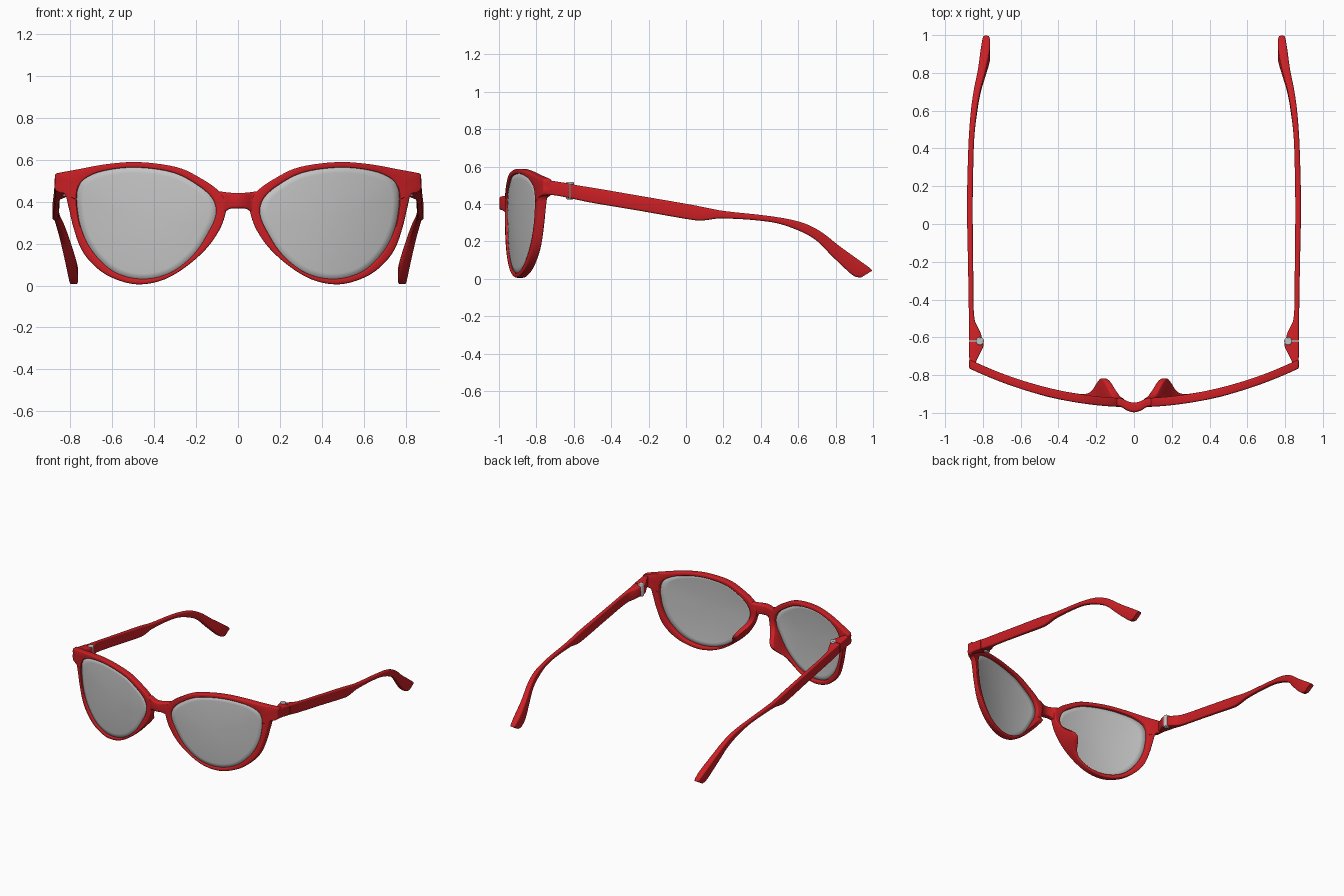
import bpy, bmesh, math
from mathutils import Vector

if "Cube" in bpy.data.objects:
    bpy.data.objects.remove(bpy.data.objects["Cube"])


def material(name, rgba):
    m = bpy.data.materials.new(name)
    m.diffuse_color = rgba
    m.use_nodes = True
    m.node_tree.nodes["Principled BSDF"].inputs["Base Color"].default_value = m.diffuse_color
    return m


RED = material("red plastic", (0.60, 0.014, 0.018, 1))
GREY = material("grey lens", (0.55, 0.55, 0.55, 0.9))
STEEL = material("hinge steel", (0.55, 0.56, 0.57, 1))


def spline(pts, steps, closed=False):
    """Smooth curve through points; tangents scaled to each segment so it never overshoots."""
    pts = [Vector(p) for p in pts]
    n = len(pts)

    def tangent(i):
        if closed:
            d = pts[(i + 1) % n] - pts[i - 1]
        else:
            d = pts[min(i + 1, n - 1)] - pts[max(i - 1, 0)]
        return d.normalized()

    out = []
    for i in range(n if closed else n - 1):
        j = (i + 1) % n
        a, b = pts[i], pts[j]
        length = (b - a).length
        ta, tb = tangent(i) * length, tangent(j) * length
        for s in range(steps):
            t = s / steps
            out.append(a * (2*t**3 - 3*t**2 + 1) + ta * (t**3 - 2*t**2 + t)
                       + b * (3*t**2 - 2*t**3) + tb * (t**3 - t**2))
    if not closed:
        out.append(pts[-1])
    return out


def finish(name, bm, mat, mirror=True):
    bmesh.ops.recalc_face_normals(bm, faces=bm.faces)
    me = bpy.data.meshes.new(name)
    bm.to_mesh(me)
    bm.free()
    me.materials.append(mat)
    ob = bpy.data.objects.new(name, me)
    bpy.context.collection.objects.link(ob)
    bpy.ops.object.select_all(action='DESELECT')
    ob.select_set(True)
    bpy.context.view_layer.objects.active = ob
    bpy.ops.object.shade_smooth_by_angle(angle=math.radians(40))
    if mirror:
        ob.modifiers.new("Mirror", 'MIRROR').use_mirror_merge = False
    return ob


def rounded_section(corners, bevel):
    a, b, c, d = corners
    bu = min(0.45, bevel / max((b - a).length, 1e-4))
    bv = min(0.45, bevel / max((d - a).length, 1e-4))
    pts = []
    for k, (cu, cv) in enumerate([(bu, bv), (1 - bu, bv), (1 - bu, 1 - bv), (bu, 1 - bv)]):
        for s in range(4):
            ang = math.radians(180 + 90 * k + 30 * s)
            u, v = cu + bu * math.cos(ang), cv + bv * math.sin(ang)
            pts.append((a * (1 - u) + b * u) * (1 - v) + (d * (1 - u) + c * u) * v)
    return pts


def loft(name, stations, bevel, mat, closed=False, mirror=True):
    """Skin rounded four-corner sections into a bar or a closed ring."""
    bm = bmesh.new()
    rings = [[bm.verts.new(p) for p in rounded_section(c, bevel)] for c in stations]
    n = len(rings[0])
    for i in range(len(rings) - (0 if closed else 1)):
        r, q = rings[i], rings[(i + 1) % len(rings)]
        for k in range(n):
            bm.faces.new((r[k], r[(k + 1) % n], q[(k + 1) % n], q[k]))
    if not closed:
        bm.faces.new(rings[0])
        bm.faces.new(rings[-1])
    return finish(name, bm, mat, mirror)


def smooth_stations(stations, steps):
    return list(zip(*[spline(track, steps) for track in zip(*stations)]))


def front_y(x):
    """Wrap curve of the front."""
    return -0.97 + 0.27 * x * x


THICK = 0.047

# Rim: lens edge (x, z) paired with outer edge (x, z), from the nose over the top
RIM = [(.105, .37, .055, .40), (.13, .425, .10, .458), (.20, .483, .176, .51),
       (.295, .533, .27, .557), (.414, .557, .39, .581), (.533, .561, .51, .588),
       (.652, .543, .64, .576), (.715, .518, .77, .552), (.745, .495, .855, .536),
       (.755, .48, .87, .53), (.765, .452, .872, .50), (.768, .42, .868, .452),
       (.768, .40, .828, .44), (.767, .38, .81, .385), (.752, .29, .785, .28),
       (.714, .195, .745, .17), (.652, .114, .68, .09), (.58, .06, .60, .037),
       (.486, .033, .486, .006), (.39, .038, .37, .022), (.295, .076, .265, .077),
       (.20, .16, .155, .17), (.133, .267, .09, .26), (.11, .32, .06, .34)]
inner = spline([p[:2] for p in RIM], 6, True)
outer = spline([p[2:] for p in RIM], 6, True)

stations = []
for i, o in zip(inner, outer):
    mid = (i + o) / 2
    # nose pad: the rim flares backward beside the nose
    flare = 0.10 * math.exp(-((mid.y - 0.21) / 0.065) ** 2) if mid.x < 0.35 else 0
    shift = 0.2 * flare
    stations.append((
        Vector((i.x, front_y(i.x), i.y)),
        Vector((o.x, front_y(o.x), o.y)),
        Vector((o.x + shift, front_y(o.x) + THICK + flare, o.y)),
        Vector((i.x + shift * 0.5, front_y(i.x) + THICK + flare, i.y))))
loft("rim", stations, 0.009, RED, closed=True)

# Lens: domed disc set into the rim
bm = bmesh.new()
centre = Vector((0.44, 0.30))


def lens_vert(p, r):
    return bm.verts.new((p.x, front_y(p.x) + 0.016 - 0.012 * (1 - r * r), p.y))


rings = [[lens_vert(centre + (p - centre) * r, r) for p in inner]
         for r in (1.03, 0.9, 0.75, 0.55, 0.35, 0.15)]
hub = lens_vert(centre, 0)
count = len(inner)
for r, q in zip(rings, rings[1:]):
    for k in range(count):
        bm.faces.new((r[k], r[(k + 1) % count], q[(k + 1) % count], q[k]))
for k in range(count):
    bm.faces.new((rings[-1][k], rings[-1][(k + 1) % count], hub))
lens = finish("lens", bm, GREY)
solid = lens.modifiers.new("Thickness", 'SOLIDIFY')
solid.thickness = 0.01
solid.offset = 0

# Bridge: x, bottom z, top z, front y, back y
half = [(0, .367, .441, -.997, -.946), (.035, .366, .442, -.988, -.938),
        (.07, .348, .446, -.968, -.922), (.10, .345, .450, -.965, -.923)]
bridge = [(-x, *rest) for x, *rest in half[:0:-1]] + half
loft("bridge", smooth_stations(
    [(Vector((x, f, zb)), Vector((x, f, zt)), Vector((x, b, zt)), Vector((x, b, zb)))
     for x, zb, zt, f, b in bridge], 5), 0.012, RED, mirror=False)


# Side bars: top y, top z, bottom y, bottom z, inner x, outer x
def bar(name, rows, bevel, steps):
    loft(name, smooth_stations(
        [(Vector((xi, yt, zt)), Vector((xo, yt, zt)), Vector((xo, yb, zb)), Vector((xi, yb, zb)))
         for yt, zt, yb, zb, xi, xo in rows], steps), bevel, RED)


bar("end_piece", [(-.755, .528, -.755, .452, .845, .872), (-.715, .524, -.715, .448, .83, .872),
                  (-.68, .518, -.68, .443, .812, .873), (-.645, .513, -.645, .436, .797, .873),
                  (-.623, .509, -.623, .432, .797, .873)], 0.008, 3)

bar("temple", [(-.618, .507, -.618, .431, .80, .873), (-.57, .498, -.57, .42, .815, .873),
               (-.50, .487, -.50, .406, .845, .874), (-.25, .444, -.25, .364, .851, .878),
               (.04, .394, .04, .314, .854, .884), (.09, .384, .09, .312, .854, .884),
               (.20, .363, .19, .323, .853, .883), (.45, .335, .45, .304, .846, .875),
               (.61, .304, .58, .267, .831, .863), (.715, .256, .69, .21, .812, .848),
               (.82, .175, .78, .122, .785, .827), (.93, .096, .85, .055, .764, .812),
               (.985, .056, .90, .014, .762, .803), (.997, .044, .935, .006, .766, .799)],
    0.010, 5)

# Hinge barrel
bm = bmesh.new()
bmesh.ops.create_cone(bm, cap_ends=True, segments=20, radius1=.021, radius2=.021, depth=.092)
bmesh.ops.translate(bm, verts=bm.verts, vec=(.816, -.62, .471))
hinge = finish("hinge", bm, STEEL)
bev = hinge.modifiers.new("Bevel", 'BEVEL')
bev.width = 0.005
bev.segments = 2
